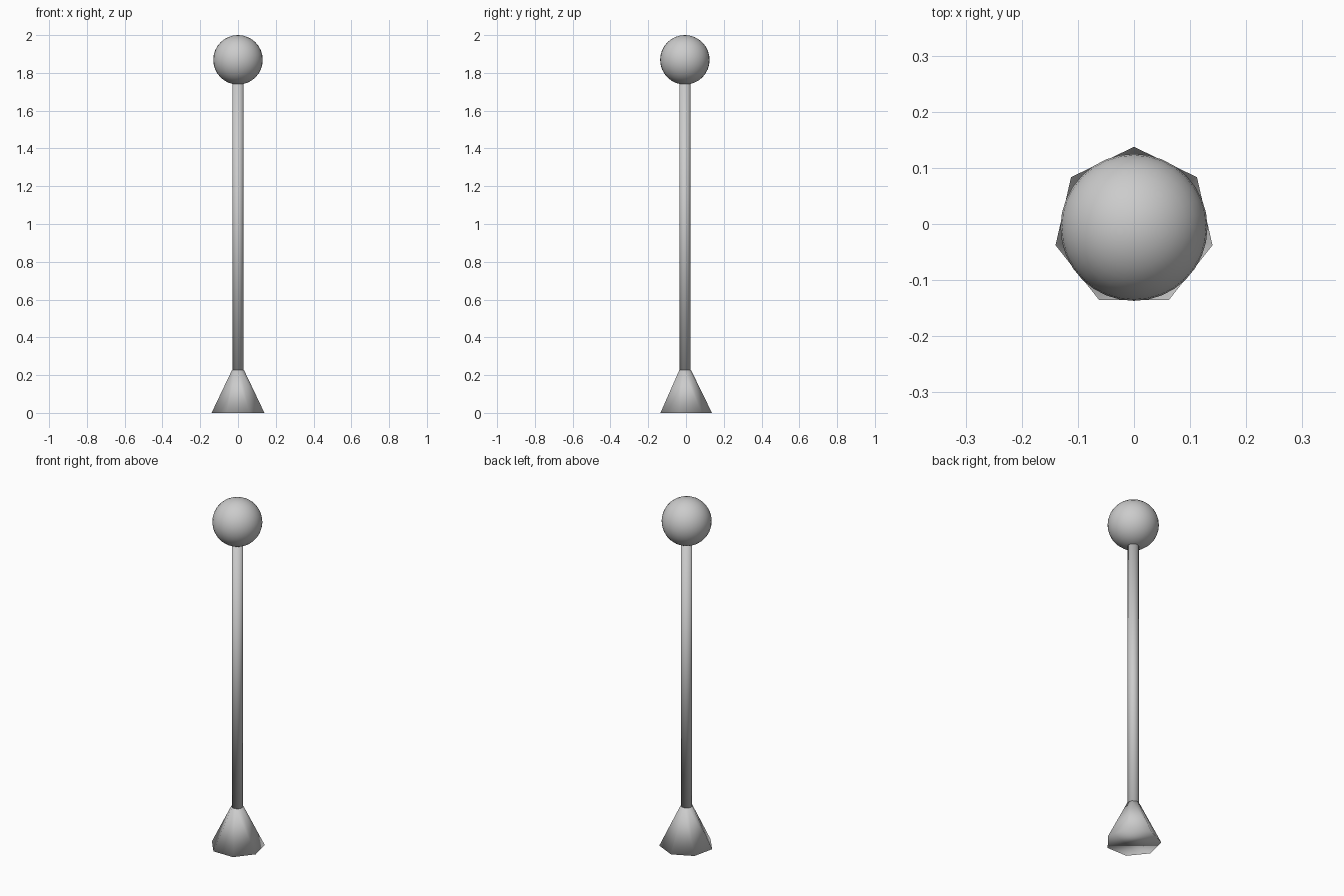
import bpy

if "Cube" in bpy.data.objects:
    bpy.data.objects.remove(bpy.data.objects["Cube"])

CY = -0.006          # shared axis of all parts
BALL_R = 0.131


def finish(name):
    obj = bpy.context.object
    obj.name = name
    bpy.ops.object.shade_smooth()   # original is smooth across its caps
    return obj


# seven-sided tapered foot, one corner pointing to the back
bpy.ops.mesh.primitive_cone_add(vertices=7, radius1=0.1435, radius2=0.033,
                                depth=0.226, location=(0, CY, 0.113))
finish("base")

# slim shaft running from the foot into the ball
z0, z1 = 0.21, 1.75
bpy.ops.mesh.primitive_cylinder_add(vertices=32, radius=0.029, depth=z1 - z0,
                                    location=(0, CY, (z0 + z1) / 2))
finish("shaft")

# ball on top
bpy.ops.mesh.primitive_uv_sphere_add(segments=32, ring_count=16, radius=BALL_R,
                                     location=(0, CY, 2 - BALL_R))
finish("ball")
